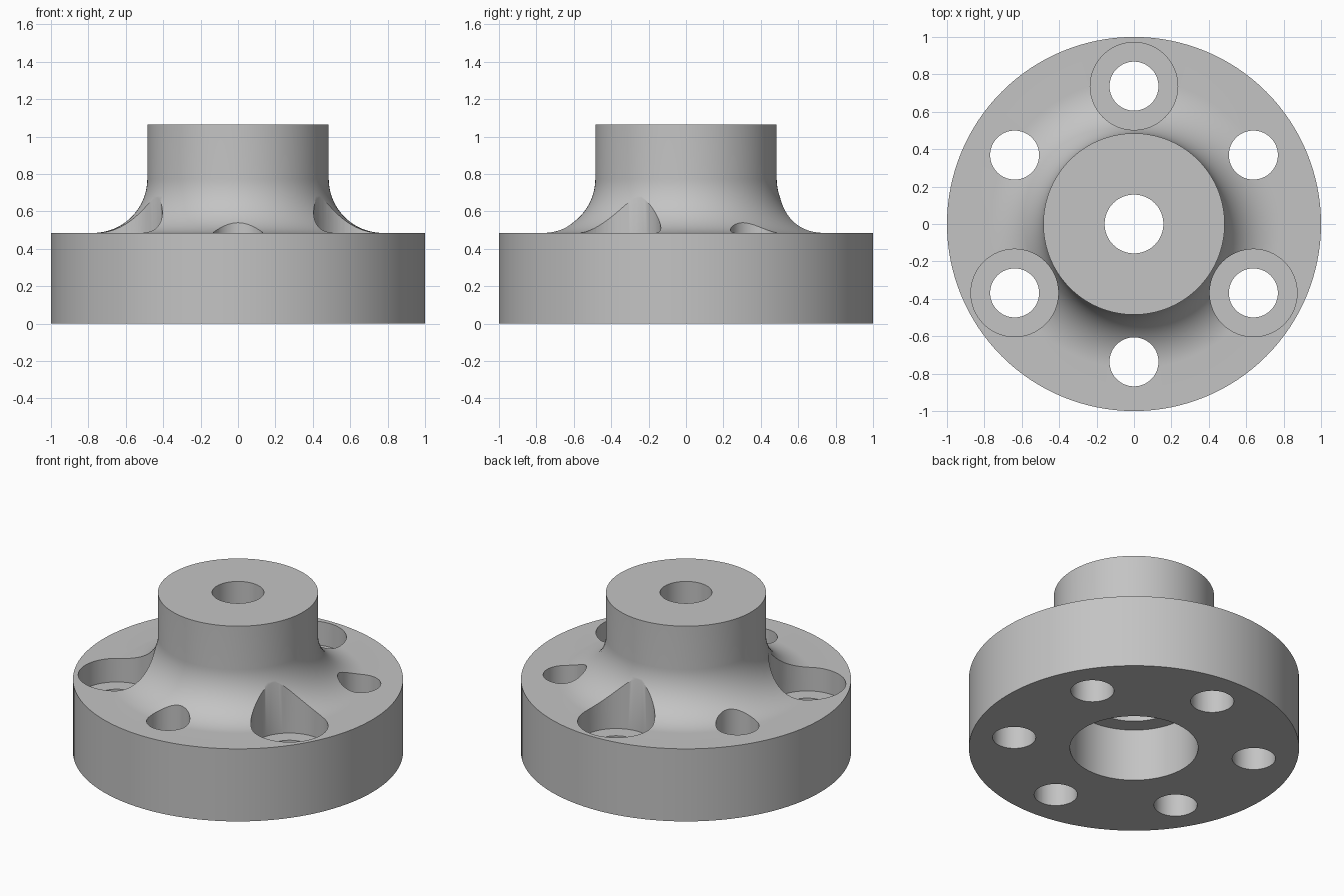
import bpy, bmesh, math

cube = bpy.data.objects.get("Cube")
if cube:
    bpy.data.objects.remove(cube, do_unlink=True)

SEGMENTS = 128
FLANGE_TOP, HUB_TOP, HUB_R, FILLET = 0.485, 1.065, 0.485, 0.29
BOLT_CIRCLE, HOLE_R, SINK_R, SINK_FLOOR = 0.737, 0.131, 0.234, 0.327

grey = bpy.data.materials.new("plain_grey")
grey.use_nodes = True
COLOUR = (0.55, 0.55, 0.55, 1)
grey.diffuse_color = COLOUR
grey.node_tree.nodes["Principled BSDF"].inputs["Base Color"].default_value = COLOUR


def make_object(name, bm):
    bmesh.ops.recalc_face_normals(bm, faces=bm.faces)
    mesh = bpy.data.meshes.new(name)
    bm.to_mesh(mesh)
    bm.free()
    mesh.materials.append(grey)
    obj = bpy.data.objects.new(name, mesh)
    bpy.context.collection.objects.link(obj)
    return obj


def lathe(name, profile):
    """Revolve a closed (radius, height) outline around z."""
    bm = bmesh.new()
    verts = [bm.verts.new((r, 0, z)) for r, z in profile]
    edges = [bm.edges.new((v, verts[i - 1])) for i, v in enumerate(verts)]
    bmesh.ops.spin(bm, geom=verts + edges, cent=(0, 0, 0), axis=(0, 0, 1),
                   angle=math.tau, steps=SEGMENTS, use_merge=True)
    bmesh.ops.remove_doubles(bm, verts=bm.verts, dist=1e-5)
    return make_object(name, bm)


def cylinder(name, angle, radius, bottom, top):
    """Upright cutter standing on the bolt circle."""
    bm = bmesh.new()
    bmesh.ops.create_cone(bm, cap_ends=True, segments=64, radius1=radius,
                          radius2=radius, depth=top - bottom)
    bmesh.ops.translate(bm, verts=bm.verts, vec=(
        BOLT_CIRCLE * math.cos(angle), BOLT_CIRCLE * math.sin(angle), (top + bottom) / 2))
    return make_object(name, bm)


# Flange and hub, blended by a fillet, with a stepped bore through the middle
fillet = []
for i in range(25):
    a = math.pi / 2 * i / 24
    fillet.append((HUB_R + FILLET * (1 - math.sin(a)), FLANGE_TOP + FILLET * (1 - math.cos(a))))
outside = [(0.388, 0), (1, 0), (1, FLANGE_TOP)] + fillet + [(HUB_R, HUB_TOP)]
bore = [(0.157, HUB_TOP), (0.157, 0.8), (0.28, 0.8), (0.28, 0.35), (0.388, 0.35)]
flange = lathe("flanged_hub", outside + bore)

# Six bolt holes, every other one counterbored
cutters = []
for i in range(6):
    angle = math.radians(30 + 60 * i)
    cutters.append(cylinder("bolt_hole_cutter", angle, HOLE_R, -0.1, 1.2))
    if i % 2:
        cutters.append(cylinder("counterbore_cutter", angle, SINK_R, SINK_FLOOR, 1.2))

bpy.context.view_layer.objects.active = flange
for cutter in cutters:
    cut = flange.modifiers.new("cut", "BOOLEAN")
    cut.operation = "DIFFERENCE"
    cut.solver = "EXACT"
    cut.object = cutter
    bpy.ops.object.modifier_apply(modifier=cut.name)
    bpy.data.objects.remove(cutter, do_unlink=True)

# Smooth curved walls, crisp rims
bpy.ops.object.select_all(action="DESELECT")
flange.select_set(True)
bpy.ops.object.shade_smooth_by_angle(angle=math.radians(30))
